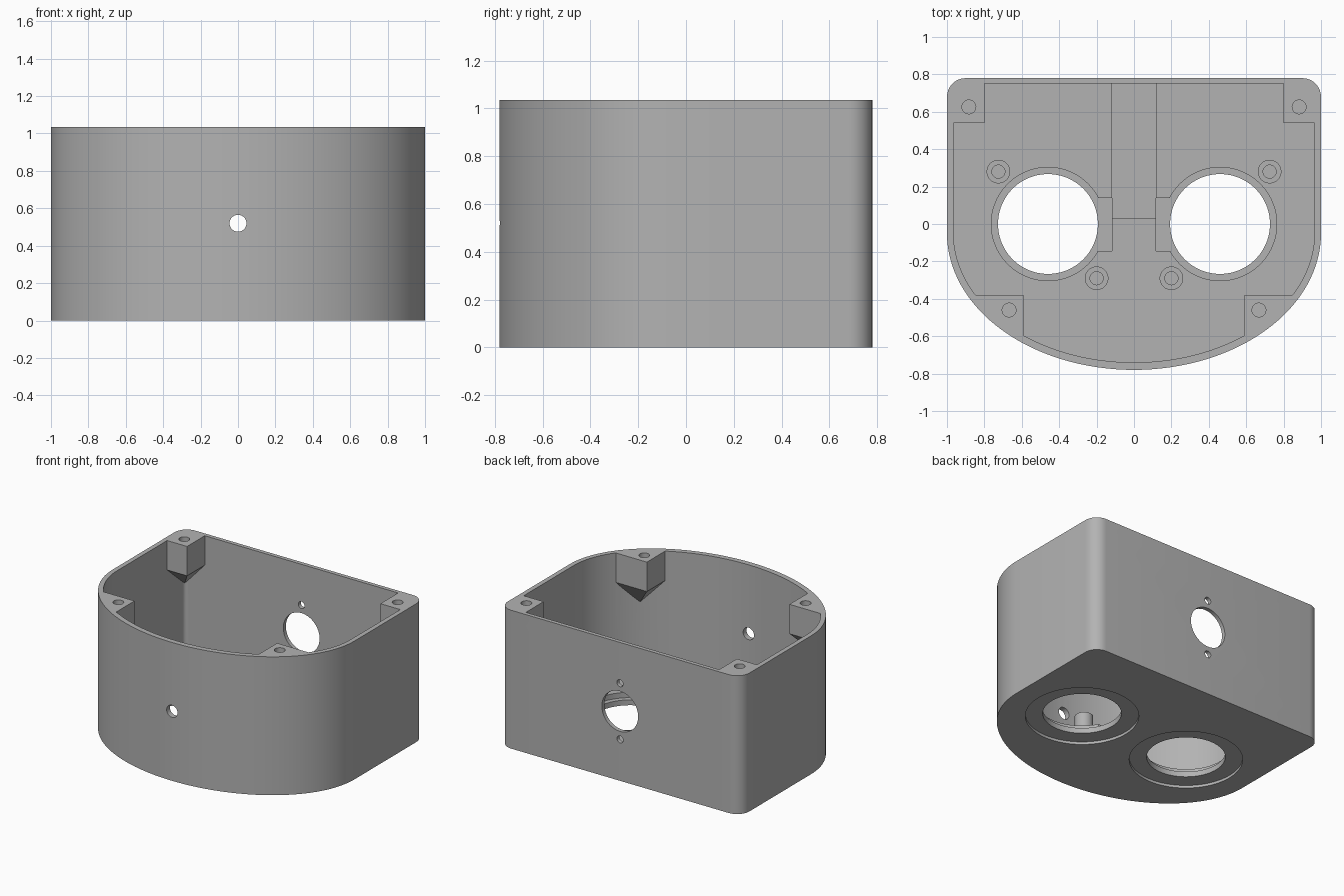
import bpy
import bmesh
from math import pi, sin, cos
from mathutils import Matrix

if "Cube" in bpy.data.objects:
    bpy.data.objects.remove(bpy.data.objects["Cube"])

HEIGHT = 1.035
FLOOR = 0.10
MID = 0.52

grey = bpy.data.materials.new("plain_grey")
grey.use_nodes = True
grey.diffuse_color = (0.45, 0.45, 0.45, 1)
grey.node_tree.nodes["Principled BSDF"].inputs["Base Color"].default_value = grey.diffuse_color


def finish(name, bm):
    bmesh.ops.recalc_face_normals(bm, faces=bm.faces)
    mesh = bpy.data.meshes.new(name)
    bm.to_mesh(mesh)
    bm.free()
    mesh.materials.append(grey)
    obj = bpy.data.objects.new(name, mesh)
    bpy.context.collection.objects.link(obj)
    return obj


def prism(name, points, z0, z1):
    bm = bmesh.new()
    face = bm.faces.new([bm.verts.new((x, y, z0)) for x, y in points])
    top = bmesh.ops.extrude_face_region(bm, geom=[face])["geom"]
    bmesh.ops.translate(bm, vec=(0, 0, z1 - z0),
                        verts=[v for v in top if isinstance(v, bmesh.types.BMVert)])
    return finish(name, bm)


def box(name, x0, x1, y0, y1, z0, z1):
    return prism(name, [(x0, y0), (x1, y0), (x1, y1), (x0, y1)], z0, z1)


def cylinder(name, x, y, z, r, depth, along_y=False, sides=48):
    bm = bmesh.new()
    turn = Matrix.Rotation(pi / 2, 4, "X") if along_y else Matrix()
    bmesh.ops.create_cone(bm, cap_ends=True, segments=sides, radius1=r, radius2=r,
                          depth=depth, matrix=Matrix.Translation((x, y, z)) @ turn)
    return finish(name, bm)


def combine(target, other, operation):
    mod = target.modifiers.new(operation, "BOOLEAN")
    mod.operation = operation
    mod.solver = "EXACT"
    mod.object = other
    bpy.context.view_layer.objects.active = target
    bpy.ops.object.modifier_apply(modifier=mod.name)
    bpy.data.objects.remove(other)


def outline(half, back, front, radius, bend=-0.05):
    # straight back with rounded corners, half-ellipse front
    pts = []
    for side, start in ((1, 0), (-1, pi / 2)):
        for i in range(9):
            a = start + i * pi / 16
            pts.append((side * (half - radius) + radius * cos(a),
                        back - radius + radius * sin(a)))
    for i in range(65):
        a = pi + i * pi / 64
        pts.append((half * cos(a), bend + (front - bend) * -sin(a)))
    return pts


def post(name, s, x, y, far, tip, drop):
    # corner post: straight block with a point tapering into the wall
    bm = bmesh.new()
    corners = [(x, y), (1.1, y), (1.1, far), (x, far)]
    rings = [[bm.verts.new((s * px, py, z)) for px, py in corners]
             for z in (HEIGHT + 0.1, HEIGHT - 0.22)]
    point = bm.verts.new((s * tip[0], tip[1], HEIGHT - drop))
    bm.faces.new(rings[0])
    for i in range(4):
        j = (i + 1) % 4
        bm.faces.new((rings[0][i], rings[0][j], rings[1][j], rings[1][i]))
        bm.faces.new((rings[1][i], rings[1][j], point))
    return finish(name, bm)


# Outer shell and its cavity
body = prism("enclosure_body", outline(1.0, 0.78, -0.78, 0.10), 0, HEIGHT)
cavity = prism("cavity", outline(0.965, 0.75, -0.74, 0.03), FLOOR, HEIGHT + 0.05)

# Corner posts stay solid inside the cavity
for s in (-1, 1):
    combine(cavity, post("back_post", s, 0.80, 0.54, 0.9, (0.975, 0.76), 0.41), "DIFFERENCE")
    combine(cavity, post("front_post", s, 0.59, -0.38, -0.9, (0.80, -0.56), 0.46), "DIFFERENCE")
combine(body, cavity, "DIFFERENCE")

# Standoffs on the floor
for s in (-1, 1):
    for x, y in ((0.725, 0.28), (0.20, -0.29)):
        combine(body, cylinder("standoff", s * x, y, FLOOR + 0.04, 0.063, 0.16), "UNION")
        combine(body, cylinder("standoff_hole", s * x, y, FLOOR + 0.09, 0.035, 0.14), "DIFFERENCE")

# Central channel in the floor
combine(body, box("channel", -0.12, 0.12, 0.03, 0.75, 0.08, 0.15), "DIFFERENCE")

for s in (-1, 1):
    # Round floor openings: inner seat with a side notch, and a shallow recess below
    seat = cylinder("seat", s * 0.46, 0, 0.11, 0.303, 0.10, sides=96)
    x0, x1 = sorted((s * 0.118, s * 0.40))
    combine(seat, box("notch", x0, x1, -0.145, 0.14, 0.06, 0.16), "UNION")
    combine(body, seat, "DIFFERENCE")
    combine(body, cylinder("opening", s * 0.46, 0, 0, 0.267, 0.5, sides=96), "DIFFERENCE")
    combine(body, cylinder("recess", s * 0.46, 0, 0, 0.385, 0.04, sides=96), "DIFFERENCE")
    # Blind screw holes in the posts
    for x, y in ((0.883, 0.626), (0.668, -0.46)):
        combine(body, cylinder("screw_hole", s * x, y, HEIGHT, 0.037, 0.4), "DIFFERENCE")
    # Small holes above and below the back opening
    combine(body, cylinder("back_screw", 0, 0.77, MID + s * 0.21, 0.026, 0.2, True), "DIFFERENCE")

# Back opening and front hole
combine(body, cylinder("back_opening", 0, 0.77, MID, 0.15, 0.2, True, 64), "DIFFERENCE")
combine(body, cylinder("front_hole", 0, -0.76, MID, 0.045, 0.3, True), "DIFFERENCE")

bpy.ops.object.select_all(action="DESELECT")
body.select_set(True)
bpy.context.view_layer.objects.active = body
bpy.ops.object.shade_smooth_by_angle(angle=pi / 6)
